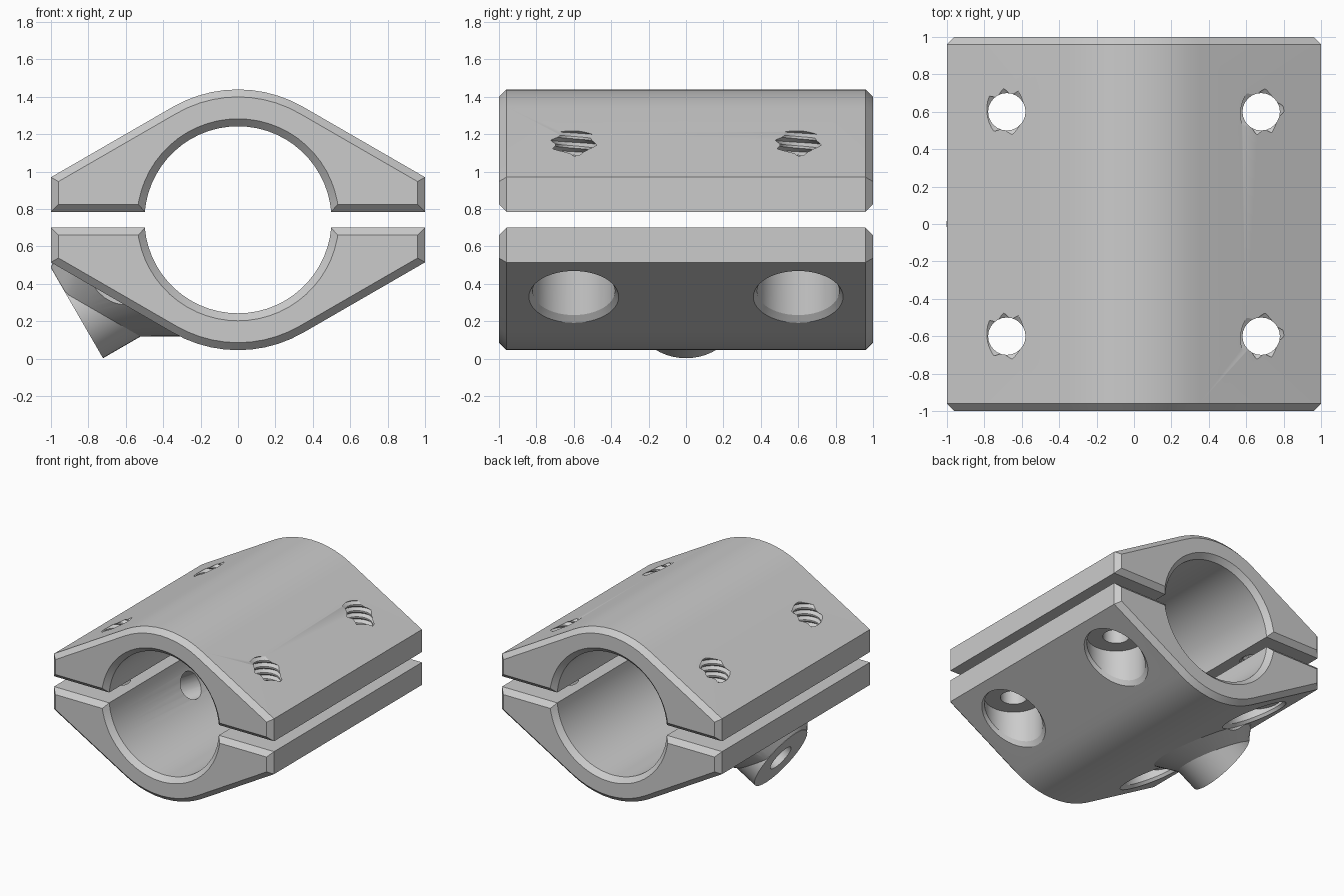
import bpy, bmesh
from math import sin, cos, pi, radians, asin, sqrt
from mathutils import Vector

if "Cube" in bpy.data.objects:
    bpy.data.objects.remove(bpy.data.objects["Cube"])

CZ, R, BORE, GAP, CH = 0.742, 0.697, 0.5, 0.0425, 0.04
S3 = sqrt(3) / 2


def finish(bm, name):
    bmesh.ops.recalc_face_normals(bm, faces=bm.faces)
    me = bpy.data.meshes.new(name)
    bm.to_mesh(me)
    bm.free()
    ob = bpy.data.objects.new(name, me)
    bpy.context.collection.objects.link(ob)
    return ob


def loft(name, point, rings, n=48):
    """Closed solid through rings; point(ring, angle) gives each vertex."""
    bm = bmesh.new()
    vs = [[bm.verts.new(point(r, 2 * pi * i / n)) for i in range(n)] for r in rings]
    for a, b in zip(vs, vs[1:]):
        for i in range(n):
            j = (i + 1) % n
            bm.faces.new((a[i], a[j], b[j], b[i]))
    bm.faces.new(vs[0])
    bm.faces.new(vs[-1])
    return finish(bm, name)


def boolean(ob, other, op):
    other.hide_render = True
    m = ob.modifiers.new("cut", 'BOOLEAN')
    m.object, m.operation, m.solver = other, op, 'EXACT'
    bpy.ops.object.select_all(action='DESELECT')
    ob.select_set(True)
    bpy.context.view_layer.objects.active = ob
    bpy.ops.object.modifier_apply(modifier=m.name)
    bpy.data.objects.remove(other)


# clamp half: ears, 30 degree flanks, crown arc and bore, chamfered at both ends
def clamp_half(name, s):
    h = (R - 0.5) / S3
    pts = [(-1, GAP), (-1, h)]
    pts += [(R * cos(a), R * sin(a)) for a in (radians(120 - 60 * i / 10) for i in range(11))]
    pts += [(1, h), (1, GAP)]
    a0 = asin(GAP / BORE)
    pts += [(BORE * cos(a), BORE * sin(a)) for a in (a0 + (pi - 2 * a0) * i / 28 for i in range(29))]
    bm = bmesh.new()
    f = bm.faces.new([bm.verts.new((x, -1, CZ + s * z)) for x, z in pts])
    ext = bmesh.ops.extrude_face_region(bm, geom=[f], use_keep_orig=True)
    bmesh.ops.translate(bm, vec=(0, 2, 0), verts=[v for v in ext['geom'] if isinstance(v, bmesh.types.BMVert)])
    bmesh.ops.recalc_face_normals(bm, faces=bm.faces)
    rim = [e for e in bm.edges if abs(e.verts[0].co.y - e.verts[1].co.y) < 0.01]
    bmesh.ops.bevel(bm, geom=rim, offset=CH, offset_type='OFFSET', segments=1,
                    profile=0.5, affect='EDGES', clamp_overlap=False)
    return finish(bm, name)


# helical thread cutter
def thread(x, y, z0=0.65, pitch=0.05, turns=15, n=24):
    off, rad = (0, 0.25, 0.62), (0.1, 0.1, 0.126)
    bm = bmesh.new()
    top = turns * 3
    vs = {}

    def vert(k, i):
        if i == n:
            k, i = k + 3, 0
        if (k, i) not in vs:
            a, r = 2 * pi * i / n, rad[k % 3]
            vs[k, i] = bm.verts.new((x + r * cos(a), y + r * sin(a),
                                     z0 + pitch * (k // 3 + off[k % 3] + i / n)))
        return vs[k, i]

    for k in range(top):
        for i in range(n):
            bm.faces.new((vert(k, i), vert(k, i + 1), vert(k + 1, i + 1), vert(k + 1, i)))
    zmax = z0 + pitch * (turns + 2)
    lo, hi = bm.verts.new((x, y, z0 - pitch)), bm.verts.new((x, y, zmax))
    for e in [e for e in bm.edges if e.is_boundary]:
        a, b = e.verts
        bm.faces.new((a, b, lo if a.co.z < (z0 + zmax) / 2 else hi))
    return finish(bm, "thread_cutter")


# stepped screw hole whose rim chamfer follows the sloped flank
def screw_hole(x, y):
    def point(ring, a):
        r, z, follow = ring
        px = x + r * cos(a)
        if follow:
            z += CZ - (R - 0.5 * abs(px)) / S3
        return (px, y + r * sin(a), z)
    return loft("screw_cutter", point, [(0.24, -0.3, True), (0.24, 0, True), (0.22, 0.03, True),
                                        (0.22, 0.51, False), (0.1, 0.51, False), (0.1, 0.8, False)])


# side boss pointing 30 degrees below horizontal, with a flared foot
AX, U, V = Vector((-S3, 0, -0.5)), Vector((0.5, 0, -S3)), Vector((0, 1, 0))
C = Vector((0, 0, CZ))
BR, FACE = 0.28, 0.995


def along(t, r, a):
    return C + AX * t + (U * cos(a) + V * sin(a)) * r


def flank(r, a):
    return (R - 0.5 * r * cos(a)) / S3


def boss_point(ring, a):
    start = min(flank(BR, a) + 0.12, FACE - 0.002)
    grow = BR + start - flank(BR, a)
    if ring == 0:
        return along(0.58, 0.2, a)
    if ring == 1:
        return along(flank(grow, a) - 0.02, grow, a)
    return along(start if ring == 2 else FACE, BR, a)


upper = clamp_half("upper_clamp", 1)
lower = clamp_half("lower_clamp", -1)
boolean(lower, loft("boss", boss_point, range(4)), 'UNION')
boolean(lower, loft("boss_hole", lambda t, a: along(t, 0.11, a), (0.3, 1.2), 32), 'DIFFERENCE')

for x in (-0.68, 0.68):
    for y in (-0.6, 0.6):
        boolean(upper, thread(x, y), 'DIFFERENCE')
        boolean(lower, screw_hole(x, y), 'DIFFERENCE')

for ob in (upper, lower):
    bpy.ops.object.select_all(action='DESELECT')
    ob.select_set(True)
    bpy.context.view_layer.objects.active = ob
    bpy.ops.object.shade_smooth_by_angle(angle=radians(25))
